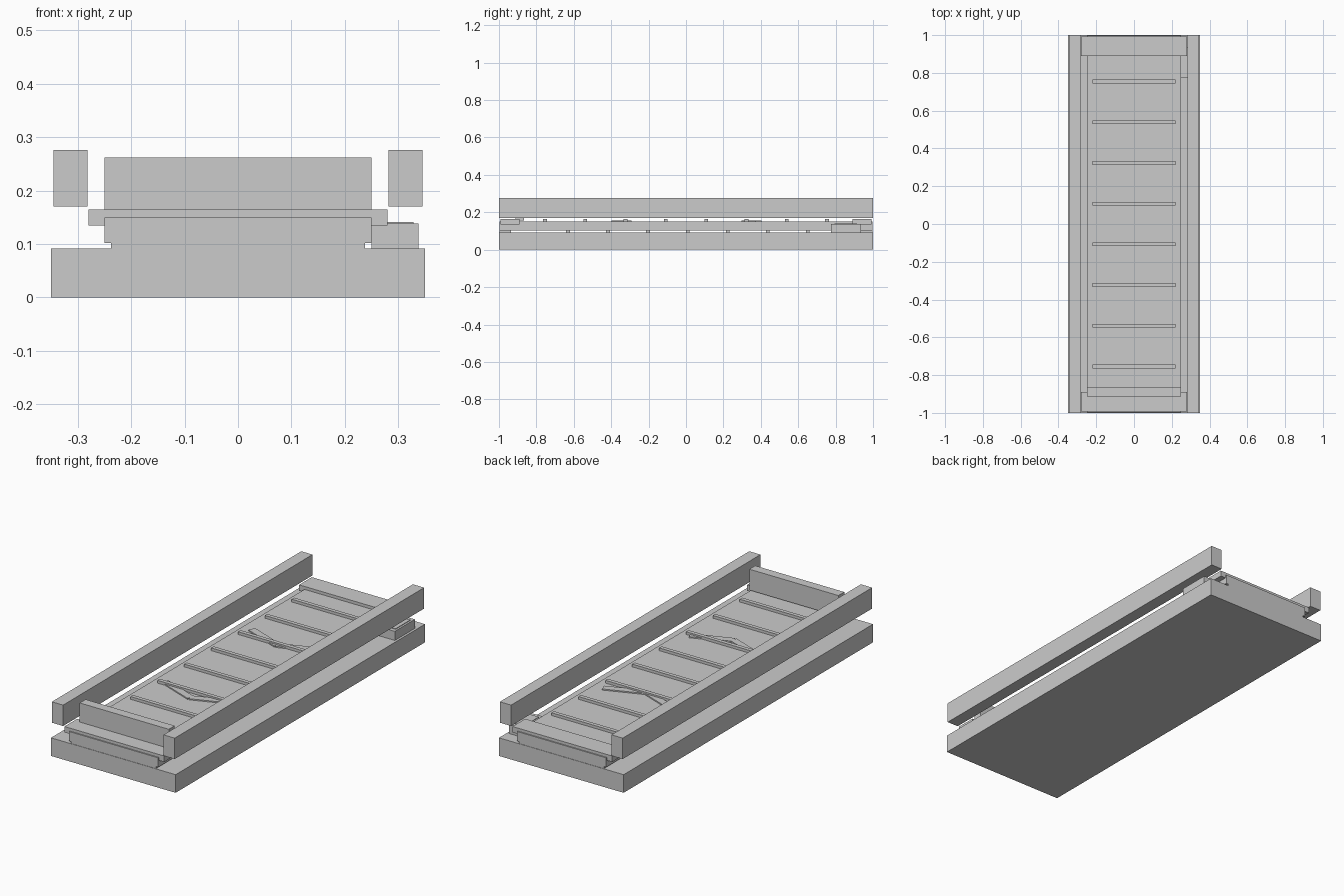
import bpy
import math

if "Cube" in bpy.data.objects:
    bpy.data.objects.remove(bpy.data.objects["Cube"])


def box(name, x, y, z, angle=0.0):
    """Box from (min, max) ranges, optionally turned about its own vertical axis."""
    bpy.ops.mesh.primitive_cube_add(
        size=1,
        location=((x[0] + x[1]) / 2, (y[0] + y[1]) / 2, (z[0] + z[1]) / 2),
        rotation=(0, 0, angle))
    ob = bpy.context.object
    ob.name = name
    ob.scale = (x[1] - x[0], y[1] - y[0], z[1] - z[0])
    bpy.ops.object.transform_apply(location=False, rotation=False, scale=True)
    return ob


# Base slab and belt body
box("base", (-0.35, 0.35), (-1, 1), (0, 0.092))
box("belt", (-0.25, 0.25), (-0.998, 0.998), (0.102, 0.15))

# Floating side rails
for side, x in (("left", (-0.345, -0.282)), ("right", (0.282, 0.345))):
    box(f"{side}_rail", x, (-1, 1), (0.17, 0.276))

# End plates and the low supports beneath the belt
for end, s in (("front", -1), ("back", 1)):
    box(f"{end}_plate", (-0.28, 0.28), sorted((s * 0.89, s * 0.992)), (0.135, 0.165))
    box(f"{end}_support", (-0.238, 0.238), sorted((s * 0.935, s * 0.998)), (0.09, 0.104))

# Upright stop board at the front
box("stop_board", (-0.25, 0.25), (-0.912, -0.865), (0.156, 0.262))

# Cleats on the upper side of the belt
for i in range(8):
    y = (i - 3.5) * 0.2155
    box(f"upper_cleat_{i + 1}", (-0.22, 0.22), (y - 0.01, y + 0.01), (0.148, 0.164))

# Cleats on the underside
for i in range(7):
    y = 0.01 + (i - 3) * 0.2135
    box(f"lower_cleat_{i + 1}", (-0.22, 0.22), (y - 0.01, y + 0.01), (0.092, 0.104))

# Direction chevrons pointing to the front
for n, y in enumerate((-0.345, 0.35)):
    for s in (-1, 1):
        box(f"chevron_{n + 1}_arm", (s * 0.096 - 0.105, s * 0.096 + 0.105),
            (y - 0.018, y + 0.018), (0.148, 0.156), s * math.radians(21))

# Drive motor box with a thin cover
box("motor_box", (0.25, 0.338), (0.775, 0.935), (0.092, 0.138))
box("motor_cover", (0.27, 0.328), (0.795, 0.915), (0.137, 0.141))
